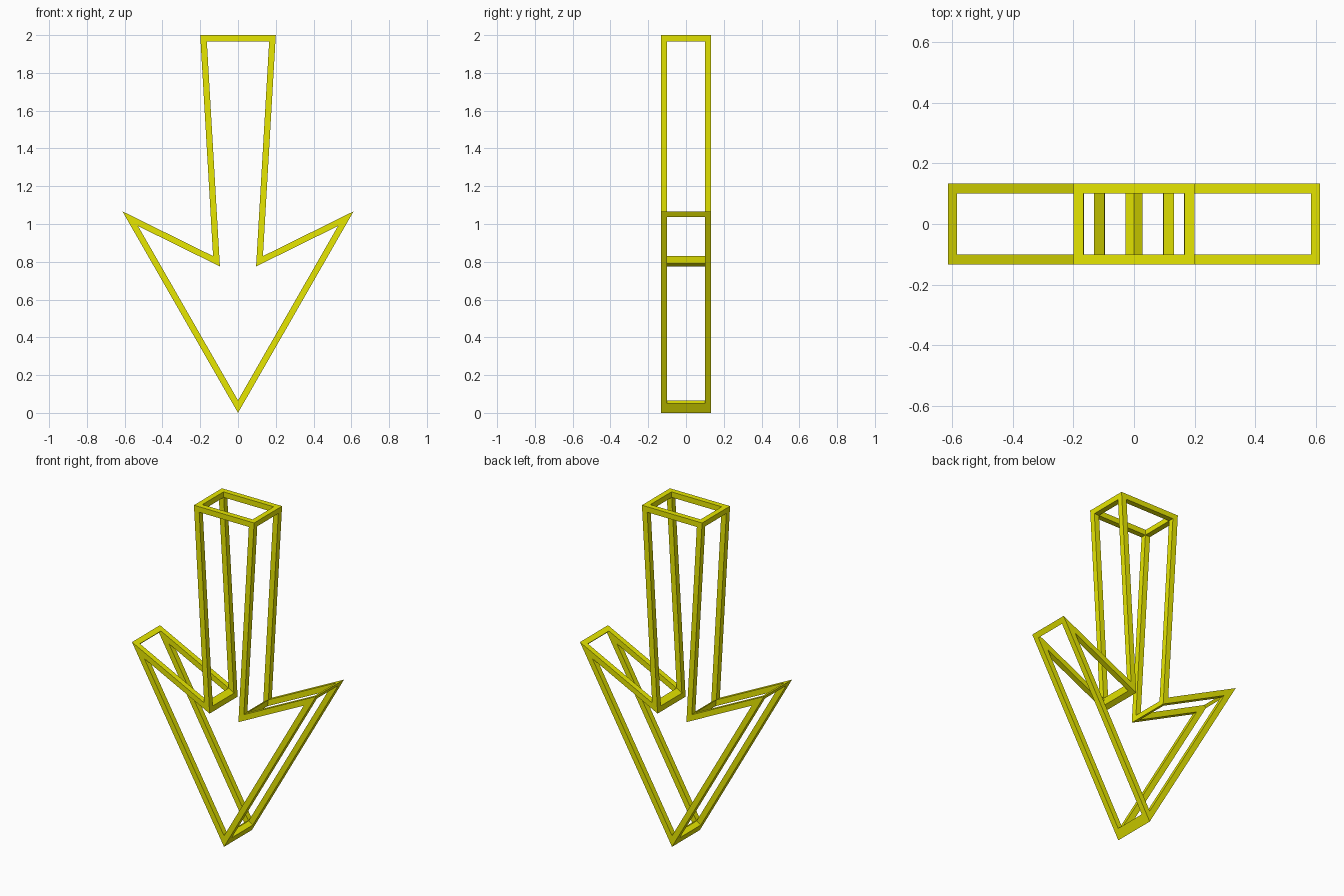
import bpy, bmesh
from mathutils import Vector

if "Cube" in bpy.data.objects:
    bpy.data.objects.remove(bpy.data.objects["Cube"])

W = 0.033          # bar width
Y_OUT = 0.133      # half depth, outside
Y_IN = Y_OUT - W   # half depth, inside of front/back frames

mat = bpy.data.materials.new("yellow")
mat.diffuse_color = (0.8, 0.8, 0.0, 1)
mat.use_nodes = True
mat.node_tree.nodes["Principled BSDF"].inputs["Base Color"].default_value = mat.diffuse_color

# Arrow outline in (x, z), counter-clockwise from the tip
right = [Vector(p) for p in ((0.612, 1.067), (0.132, 0.83), (0.2, 2.0))]
mirror = lambda p: Vector((-p.x, p.y))
outer = [Vector((0, 0))] + right + [mirror(p) for p in reversed(right)]
N = len(outer)


def direction(i):
    return (outer[(i + 1) % N] - outer[i % N]).normalized()


def inward(i):
    d = direction(i)
    return Vector((-d.y, d.x))


def mitre(i):
    a, b = inward(i - 1), inward(i)
    return outer[i] + (a + b) * W / (1 + a.dot(b))


inner = [mitre(i) for i in range(N)]


def extrude(name, polys, y0, y1):
    """Extrude connected (x, z) polygons from y0 to y1."""
    bm = bmesh.new()
    for poly in polys:
        bm.faces.new([bm.verts.new((p.x, y0, p.y)) for p in poly])
    bmesh.ops.remove_doubles(bm, verts=bm.verts[:], dist=1e-5)
    ext = bmesh.ops.extrude_face_region(bm, geom=bm.faces[:], use_keep_orig=True)
    moved = [g for g in ext["geom"] if isinstance(g, bmesh.types.BMVert)]
    bmesh.ops.translate(bm, verts=moved, vec=(0, y1 - y0, 0))
    bmesh.ops.recalc_face_normals(bm, faces=bm.faces[:])
    me = bpy.data.meshes.new(name)
    bm.to_mesh(me)
    bm.free()
    me.materials.append(mat)
    ob = bpy.data.objects.new(name, me)
    bpy.context.collection.objects.link(ob)


# Front and back arrow frames
ring = [(outer[i], outer[(i + 1) % N], inner[(i + 1) % N], inner[i]) for i in range(N)]
extrude("front_frame", ring, -Y_OUT, -Y_IN)
extrude("back_frame", ring, Y_IN, Y_OUT)

# Cross bar at the tip: kite with feet square to the edges
foot = inner[0] - inward(0) * W
extrude("tip_bar", [(outer[0], foot, inner[0], mirror(foot))], -Y_IN, Y_IN)

# Cross bars at the wings, notches and top corners
wing = (outer[1], outer[1] + direction(1) * W, outer[1] - direction(0) * W)
notch = (outer[2], inner[2] + direction(2) * W, inner[2], inner[2] - direction(1) * W)
top = (outer[3], outer[3] + direction(3) * W, inner[3], outer[3] - direction(2) * W)
for name, section in (("wing_bar", wing), ("notch_bar", notch), ("top_bar", top)):
    extrude(name + "_right", [section], -Y_IN, Y_IN)
    extrude(name + "_left", [[mirror(p) for p in section]], -Y_IN, Y_IN)
